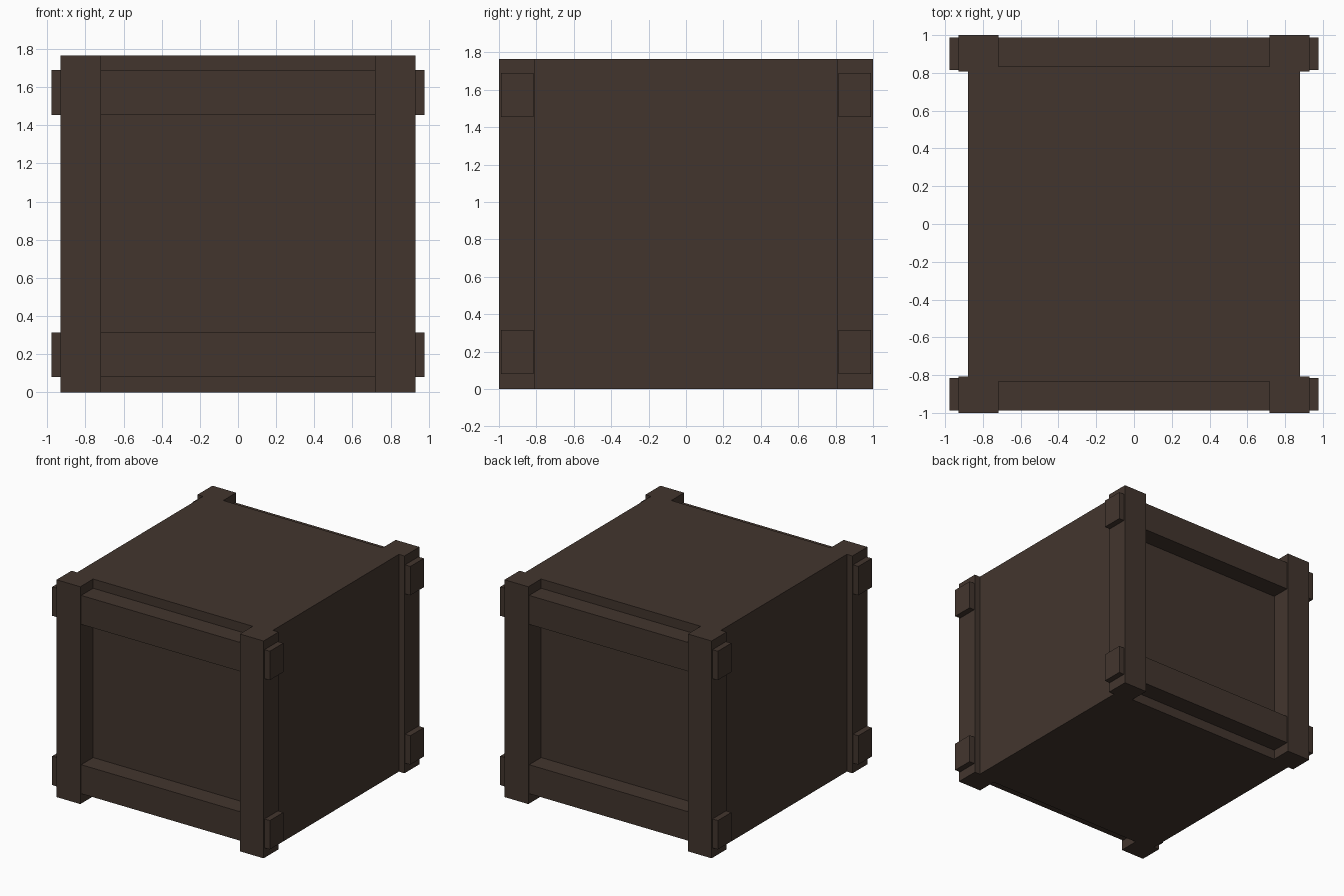
import bpy, bmesh

if "Cube" in bpy.data.objects:
    bpy.data.objects.remove(bpy.data.objects["Cube"])

HEIGHT = 1.765

wood = bpy.data.materials.new("dark_brown_wood")
wood.diffuse_color = (0.055, 0.036, 0.027, 1.0)
wood.use_nodes = True
wood.node_tree.nodes["Principled BSDF"].inputs["Base Color"].default_value = wood.diffuse_color


def add_object(name, bm):
    bmesh.ops.recalc_face_normals(bm, faces=bm.faces[:])
    mesh = bpy.data.meshes.new(name)
    bm.to_mesh(mesh)
    bm.free()
    mesh.materials.append(wood)
    obj = bpy.data.objects.new(name, mesh)
    bpy.context.collection.objects.link(obj)
    return obj


def add_box(name, lo, hi):
    bm = bmesh.new()
    bmesh.ops.create_cube(bm, size=1)
    for v in bm.verts:
        v.co = [(a + b) / 2 + c * (b - a) for a, b, c in zip(lo, hi, v.co)]
    return add_object(name, bm)


# Crate body with its four corner posts: one plan outline, mirrored per quarter
quarter = [(0.88, 0.808), (0.93, 0.808), (0.93, 1.0), (0.717, 1.0), (0.717, 0.835)]
outline = list(quarter)
outline += [(-x, y) for x, y in reversed(quarter)]
outline += [(-x, -y) for x, y in quarter]
outline += [(x, -y) for x, y in reversed(quarter)]

bm = bmesh.new()
base = bm.faces.new([bm.verts.new((x, y, 0)) for x, y in outline])
top = bmesh.ops.extrude_face_region(bm, geom=[base], use_keep_orig=True)
bmesh.ops.translate(bm, vec=(0, 0, HEIGHT),
                    verts=[g for g in top["geom"] if isinstance(g, bmesh.types.BMVert)])
add_object("crate_body_with_posts", bm)

# Horizontal rails passing through the posts, ends sticking out at the sides
for side, sy in (("front", -1), ("back", 1)):
    y0, y1 = sorted((sy * 0.815, sy * 0.988))
    for level, z0, z1 in (("lower", 0.08, 0.315), ("upper", 1.455, 1.69)):
        add_box(f"{side}_{level}_rail", (-0.978, y0, z0), (0.978, y1, z1))
